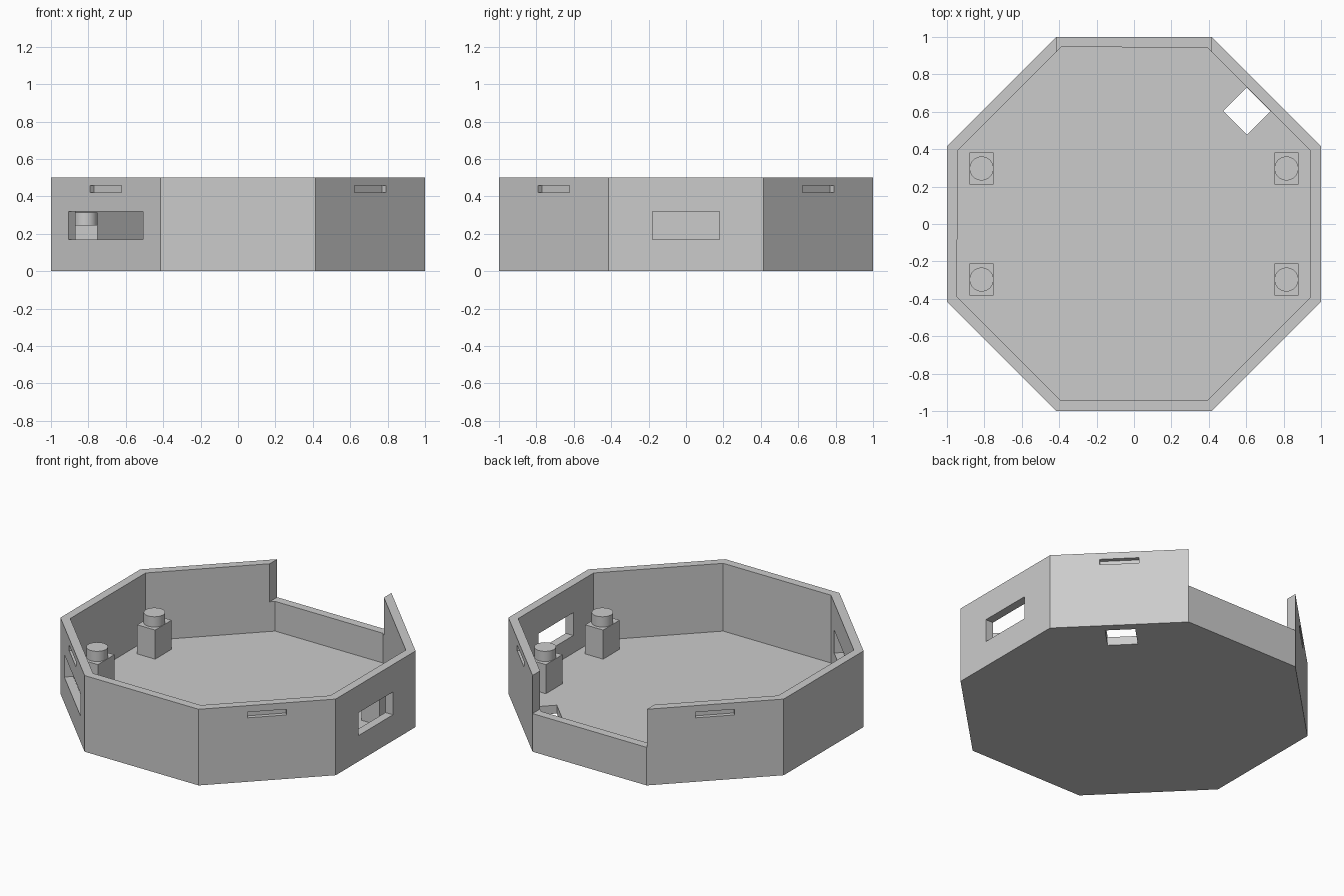
import bpy
import math
from mathutils import Matrix, Vector

if "Cube" in bpy.data.objects:
    bpy.data.objects.remove(bpy.data.objects["Cube"], do_unlink=True)

HEIGHT = 0.5
WALL = 0.055
INNER = 1 - WALL
EIGHTH = math.pi / 4

grey = bpy.data.materials.new("plain grey")
grey.use_nodes = True
colour = (0.6, 0.6, 0.6, 1)
grey.diffuse_color = colour
grey.node_tree.nodes["Principled BSDF"].inputs["Base Color"].default_value = colour


def prism(name, sides, radius, low, high, centre=(0, 0), turn=0):
    """Upright prism between two heights."""
    bpy.ops.mesh.primitive_cylinder_add(
        vertices=sides, radius=radius, depth=high - low,
        location=(centre[0], centre[1], (low + high) / 2))
    obj = bpy.context.object
    obj.name = name
    obj.data.transform(Matrix.Rotation(turn, 4, 'Z'))
    obj.data.materials.append(grey)
    return obj


def octagon(name, apothem, low, high):
    return prism(name, 8, apothem / math.cos(EIGHTH / 2), low, high, turn=EIGHTH / 2)


def block(name, near, far, width, low, high, angle=0):
    """Box reaching from near to far along the given direction."""
    bpy.ops.mesh.primitive_cube_add(size=1)
    obj = bpy.context.object
    obj.name = name
    place = Matrix.Translation(Vector(((near + far) / 2, 0, (low + high) / 2)))
    scale = Matrix.Diagonal((far - near, width, high - low, 1))
    obj.data.transform(Matrix.Rotation(angle, 4, 'Z') @ place @ scale)
    obj.data.materials.append(grey)
    return obj


def cut(target, cutter):
    cutter.hide_render = True
    mod = target.modifiers.new("cut", 'BOOLEAN')
    mod.operation = 'DIFFERENCE'
    mod.solver = 'EXACT'
    mod.object = cutter
    bpy.context.view_layer.objects.active = target
    bpy.ops.object.modifier_apply(modifier=mod.name)
    bpy.data.objects.remove(cutter, do_unlink=True)


# Octagonal tray with a floor and upright walls
tray = octagon("tray", 1, 0, HEIGHT)
cut(tray, octagon("hollow", INNER, WALL, 1))

# Lowered back wall
cut(tray, block("back_opening", 0.8, 1.2, 0.83, 0.25, 1, 2 * EIGHTH))

# Windows through the left wall and the front right wall
cut(tray, block("side_window", 0.9, 1.1, 0.36, 0.17, 0.32))
cut(tray, block("corner_window", 0.9, 1.1, 0.565, 0.17, 0.32, 5 * EIGHTH))

# Shallow slots near the rim of each diagonal wall
for i in (1, 3, 5, 7):
    cut(tray, block("rim_slot", 1 - WALL / 2, 1.1, 0.235, 0.42, 0.457, i * EIGHTH))

# Square hole in the floor by the back left wall
cut(tray, block("floor_hole", 0.765, 0.943, 0.18, -0.1, 0.1, EIGHTH))

# Four posts with round pegs on top
for side, x in (("left", 0.815), ("right", -0.815)):
    for end, y in (("front", -0.297), ("back", 0.297)):
        post = block(f"{end}_{side}_post", -0.065, 0.065, 0.172, WALL, 0.246)
        post.location = (x, y, 0)
        peg = prism(f"{end}_{side}_peg", 48, 0.064, 0.246, 0.313, (x, y))
        bpy.ops.object.shade_smooth_by_angle(angle=math.radians(30))
